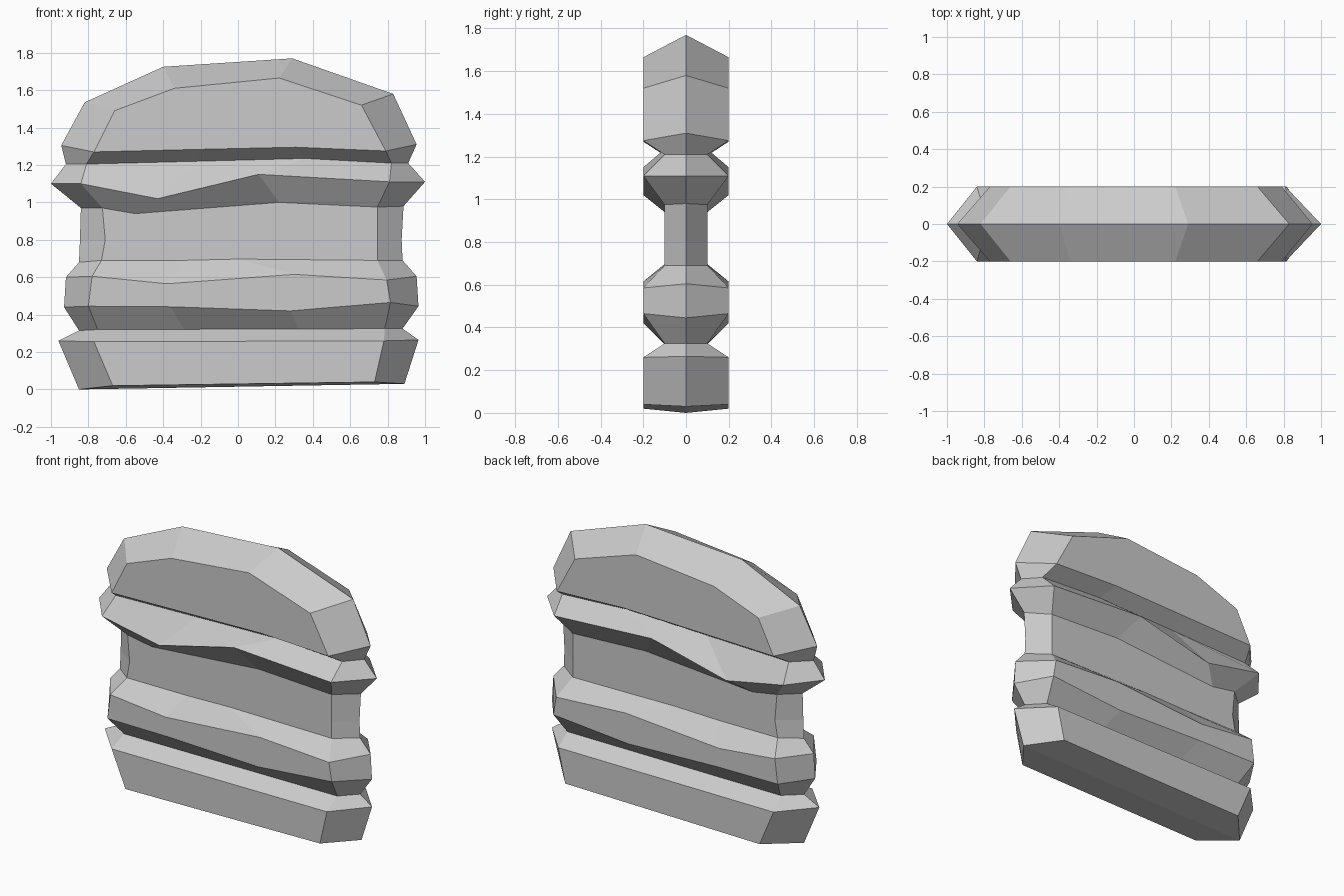
import bpy, bmesh

if "Cube" in bpy.data.objects:
    bpy.data.objects.remove(bpy.data.objects["Cube"])

FULL, GROOVE = 0.2, 0.1   # half thickness of layers and of the grooves between them


def row(depth, rim_l, rim_r, *front):
    """Rim point at y=0, four points on the front face, rim point at y=0."""
    pts = list(front)
    if len(pts) == 2:
        (x0, z0), (x1, z1) = pts
        lerp = lambda t: (x0 + (x1 - x0) * t, z0 + (z1 - z0) * t)
        pts = [pts[0], lerp(0.3), lerp(0.7), pts[1]]
    return ([(rim_l[0], 0, rim_l[1])] + [(x, -depth, z) for x, z in pts]
            + [(rim_r[0], 0, rim_r[1])])


def layer(name, rows, base=False, crest=None):
    """Skin the rows into the front half of a layer and mirror it to the back."""
    bm = bmesh.new()
    grid = [[bm.verts.new(p) for p in r] for r in rows]
    for a, b in zip(grid, grid[1:]):
        for j in range(5):
            bm.faces.new((a[j], a[j + 1], b[j + 1], b[j]))
    if base:
        g = grid[0]
        bm.faces.new((g[0], g[5], g[4], g[3], g[2], g[1]))
    if crest:
        g = grid[-1]
        ridge = [g[0]] + [bm.verts.new((x, 0, z)) for x, z in crest] + [g[5]]
        for j in range(3):
            bm.faces.new((g[j + 1], g[j + 2], ridge[j + 1], ridge[j]))
    mesh = bpy.data.meshes.new(name)
    bm.to_mesh(mesh)
    bm.free()
    obj = bpy.data.objects.new(name, mesh)
    bpy.context.collection.objects.link(obj)
    mirror = obj.modifiers.new("Mirror", 'MIRROR')
    mirror.use_axis = (False, True, False)


# Grooves shared by neighbouring layers
groove_low = row(GROOVE, (-0.85, 0.315), (0.88, 0.325), (-0.75, 0.32), (0.785, 0.325))
groove_mid = row(GROOVE, (-0.85, 0.68), (0.88, 0.69),
                 (-0.73, 0.69), (-0.3, 0.69), (0.0, 0.697), (0.745, 0.69))
groove_high = row(GROOVE, (-0.84, 0.97), (0.885, 0.98),
                  (-0.725, 0.97), (-0.55, 0.94), (0.22, 1.0), (0.745, 0.975))
groove_top = row(GROOVE, (-0.92, 1.205), (0.91, 1.21),
                 (-0.81, 1.205), (-0.22, 1.22), (0.36, 1.235), (0.82, 1.21))

# Bottom bun
layer("bottom_bun", [
    row(FULL, (-0.85, 0.0), (0.89, 0.03), (-0.67, 0.02), (0.73, 0.04)),
    row(FULL, (-0.96, 0.26), (0.965, 0.265), (-0.77, 0.255), (0.78, 0.26)),
    groove_low], base=True)

# Lower filling
layer("lower_filling", [
    groove_low,
    row(FULL, (-0.93, 0.44), (0.965, 0.445),
        (-0.80, 0.445), (-0.36, 0.442), (0.28, 0.42), (0.815, 0.465)),
    row(FULL, (-0.92, 0.60), (0.955, 0.605),
        (-0.78, 0.605), (-0.38, 0.565), (0.30, 0.615), (0.795, 0.585)),
    groove_mid])

# Recessed middle filling
layer("middle_filling", [
    groove_mid,
    row(GROOVE, (-0.845, 0.8), (0.875, 0.8), (-0.71, 0.8), (0.745, 0.8)),
    groove_high])

# Wavy leaf layer
layer("wavy_leaf", [
    groove_high,
    row(FULL, (-1.0, 1.10), (1.0, 1.11),
        (-0.84, 1.10), (-0.43, 1.02), (0.11, 1.15), (0.81, 1.11)),
    groove_top])

# Domed top bun
layer("top_bun", [
    groove_top,
    row(FULL, (-0.945, 1.305), (0.955, 1.31),
        (-0.77, 1.27), (-0.23, 1.283), (0.31, 1.295), (0.79, 1.275)),
    row(FULL, (-0.82, 1.535), (0.83, 1.58),
        (-0.66, 1.49), (-0.34, 1.61), (0.22, 1.665), (0.66, 1.52))],
    crest=[(-0.40, 1.725), (0.29, 1.77)])
